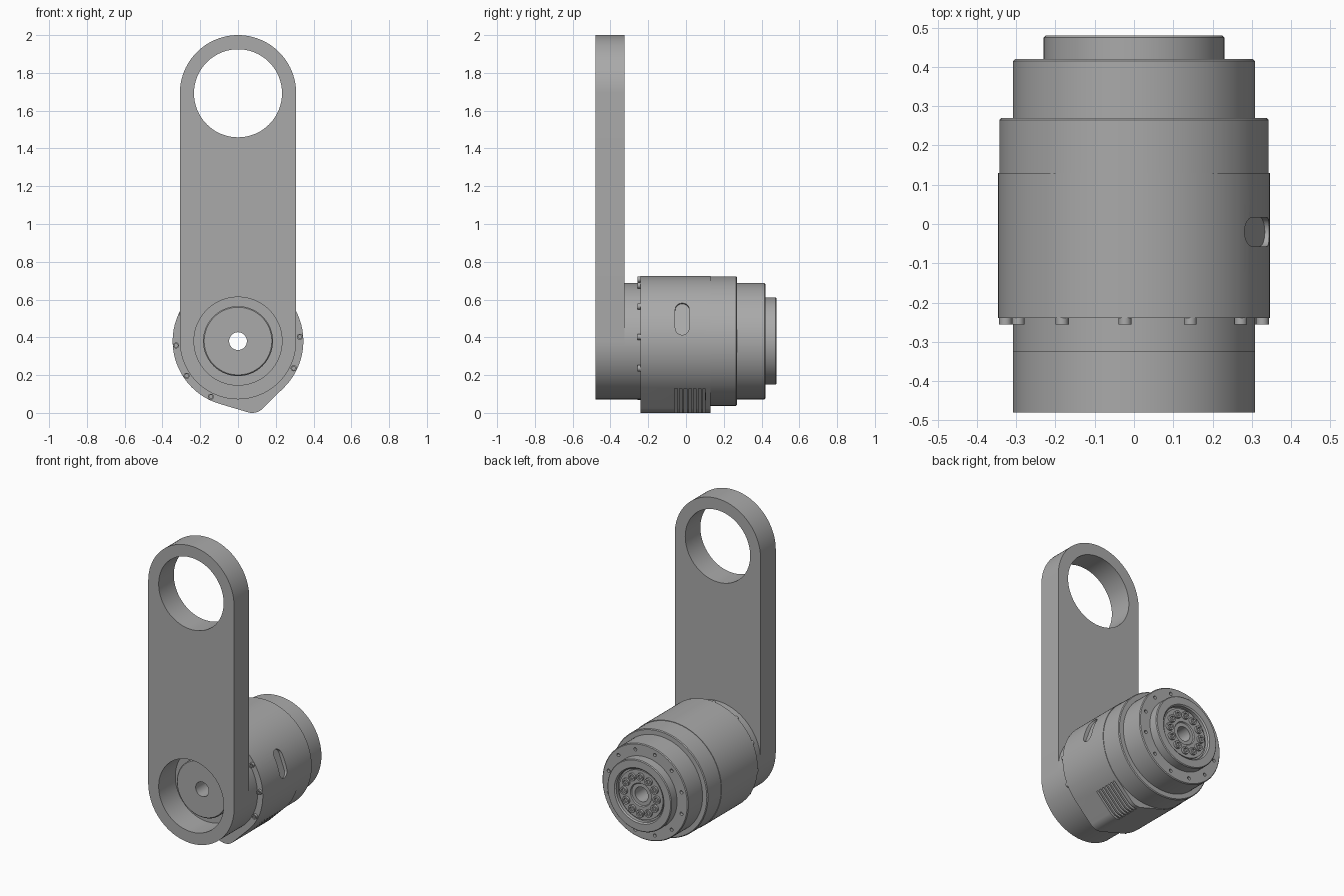
import bpy, bmesh
from math import sin, cos, pi, radians, atan2, acos, hypot

cube = bpy.data.objects.get("Cube")
if cube:
    bpy.data.objects.remove(cube)

grey = bpy.data.materials.new("machined grey")
grey.use_nodes = True
grey.diffuse_color = (0.4, 0.4, 0.4, 1)
grey.node_tree.nodes["Principled BSDF"].inputs["Base Color"].default_value = (0.4, 0.4, 0.4, 1)

AXIS_Z = 0.38      # height of the drive axis, which runs along y
HOUSING_R = 0.346


def finish(name, bm):
    bmesh.ops.recalc_face_normals(bm, faces=bm.faces)
    mesh = bpy.data.meshes.new(name)
    bm.to_mesh(mesh)
    bm.free()
    mesh.materials.append(grey)
    ob = bpy.data.objects.new(name, mesh)
    bpy.context.collection.objects.link(ob)
    return ob


def smooth(ob):
    bpy.ops.object.select_all(action='DESELECT')
    ob.select_set(True)
    bpy.context.view_layer.objects.active = ob
    bpy.ops.object.shade_smooth_by_angle(angle=radians(30))


def lathe(name, profile, n=96, x=0, z=AXIS_Z):
    """Spin a closed (radius, y) loop about an axis parallel to y."""
    bm = bmesh.new()
    rings = [[bm.verts.new((x + r * cos(2 * pi * i / n), y, z + r * sin(2 * pi * i / n)))
              for i in range(n)] for r, y in profile]
    for a, b in zip(rings, rings[1:] + rings[:1]):
        for i in range(n):
            j = (i + 1) % n
            bm.faces.new((a[i], a[j], b[j], b[i]))
    ob = finish(name, bm)
    smooth(ob)
    return ob


def prism(name, outline, y0, y1):
    """Extrude an (x, z) outline along y."""
    bm = bmesh.new()
    face = bm.faces.new([bm.verts.new((x, y0, z)) for x, z in outline])
    top = bmesh.ops.extrude_face_region(bm, geom=[face])["geom"]
    bmesh.ops.translate(bm, vec=(0, y1 - y0, 0),
                        verts=[v for v in top if isinstance(v, bmesh.types.BMVert)])
    return finish(name, bm)


def arc(cx, cz, r, a0, a1, n):
    return [(cx + r * cos(a0 + (a1 - a0) * i / n), cz + r * sin(a0 + (a1 - a0) * i / n))
            for i in range(n + 1)]


def circle(cx, cz, r, n=96):
    return arc(cx, cz, r, 0, 2 * pi, n)[:-1]


def cut(ob, cutter):
    mod = ob.modifiers.new("cut", 'BOOLEAN')
    mod.operation = 'DIFFERENCE'
    mod.solver = 'EXACT'
    mod.object = cutter
    bpy.ops.object.select_all(action='DESELECT')
    bpy.context.view_layer.objects.active = ob
    ob.select_set(True)
    bpy.ops.object.modifier_apply(modifier=mod.name)
    bpy.data.objects.remove(cutter)


def ring_point(radius, degrees):
    a = radians(degrees)
    return radius * cos(a), AXIS_Z + radius * sin(a)


def socket_bolt(name, x, z, r, y_base, y_head, socket):
    """Cap screw with a hexagonal socket."""
    dy = (y_head - y_base) * 0.3
    bolt = prism(name, circle(x, z, r, 20), y_base, y_head)
    cut(bolt, prism("socket_cutter", circle(x, z, r * socket, 6), y_head - dy * 2, y_head + dy))
    smooth(bolt)


# Arm: a long rounded plate with an eye at each end
TOP_Z, ARM_R, EYE_R = 1.692, 0.308, 0.233
arm = prism("arm", arc(0, TOP_Z, ARM_R, 0, pi, 48) + arc(0, AXIS_Z, ARM_R, pi, 2 * pi, 48),
            -0.48, -0.325)
for eye_z in (TOP_Z, AXIS_Z):
    cut(arm, prism("eye_cutter", circle(0, eye_z, EYE_R), -0.6, -0.2))
smooth(arm)

# Drive core: neck, rear steps and hollow shaft in one turned part
c = 0.005
BORE = 0.047
core = lathe("drive_core", [
    (BORE, -0.367), (0.179, -0.367), (0.185, -0.361), (0.185, -0.31), (EYE_R, -0.31),
    (EYE_R, -0.325), (ARM_R, -0.325), (ARM_R, 0.1), (0.343, 0.1), (0.343, 0.27 - c),
    (0.343 - c, 0.27), (ARM_R, 0.27), (ARM_R, 0.42 - c), (ARM_R - c, 0.42),
    (0.23, 0.42), (0.23, 0.48 - c), (0.23 - c, 0.48), (0.178, 0.48), (0.17, 0.472),
    (0.17, 0.45), (0.158, 0.45), (0.158, 0.462), (0.075, 0.462), (0.07, 0.455), (BORE, 0.455)])
for i in range(12):
    x, z = ring_point(0.27, i * 30 + 15)
    cut(core, prism("screw_hole_cutter", circle(x, z, 0.011, 12), 0.4, 0.44))
smooth(core)

# Housing: round shell with a rounded terminal bulge low on the left
bx, bz, br = 0.075, 0.08, 0.08
toward = atan2(bz - AXIS_Z, bx)
spread = acos((HOUSING_R - br) / hypot(bx, bz - AXIS_Z))
outline = (arc(0, AXIS_Z, HOUSING_R, toward + spread, toward - spread + 2 * pi, 96)
           + arc(bx, bz, br, toward - spread, toward + spread, 20))
housing = prism("housing", outline, -0.24, 0.13)
cut(housing, prism("bore_cutter", circle(0, AXIS_Z, 0.27), -0.5, 0.5))

# Cooling slots across the flat of the bulge
nx, nz = cos(toward + spread), sin(toward + spread)
mx = (bx + br * nx + HOUSING_R * nx) / 2
mz = (bz + br * nz + AXIS_Z + HOUSING_R * nz) / 2
for i in range(7):
    y = -0.053 + 0.025 * i
    box = [(mx + u * nx - v * nz, mz + u * nz + v * nx)
           for u, v in ((-0.03, -0.14), (0.1, -0.14), (0.1, 0.07), (-0.03, 0.07))]
    cut(housing, prism("slot_cutter", box, y - 0.007, y + 0.007))

# Oblong recess on the left flank
tilt = radians(20.5)
bm = bmesh.new()
oblong = (arc(-0.02, 0.053, 0.037, 0, pi, 12) + arc(-0.02, -0.053, 0.037, pi, 2 * pi, 12))
layers = [[bm.verts.new((d * cos(tilt) - v * sin(tilt), y, AXIS_Z + d * sin(tilt) + v * cos(tilt)))
           for y, v in oblong] for d in (0.322, 0.4)]
for layer in layers:
    bm.faces.new(layer)
for i in range(len(oblong)):
    j = (i + 1) % len(oblong)
    bm.faces.new((layers[0][i], layers[0][j], layers[1][j], layers[1][i]))
cut(housing, finish("recess_cutter", bm))
smooth(housing)

# Housing screws around the front shoulder, none over the bulge
for i in range(12):
    if i not in (9, 10):
        x, z = ring_point(0.328, 4 + 30 * i)
        socket_bolt(f"housing_bolt_{i}", x, z, 0.016, -0.235, -0.256, 0.6)

# Output flange screws around the hollow shaft
for i in range(12):
    x, z = ring_point(0.118, 30 * i)
    socket_bolt(f"flange_bolt_{i}", x, z, 0.024, 0.455, 0.477, 0.6)
